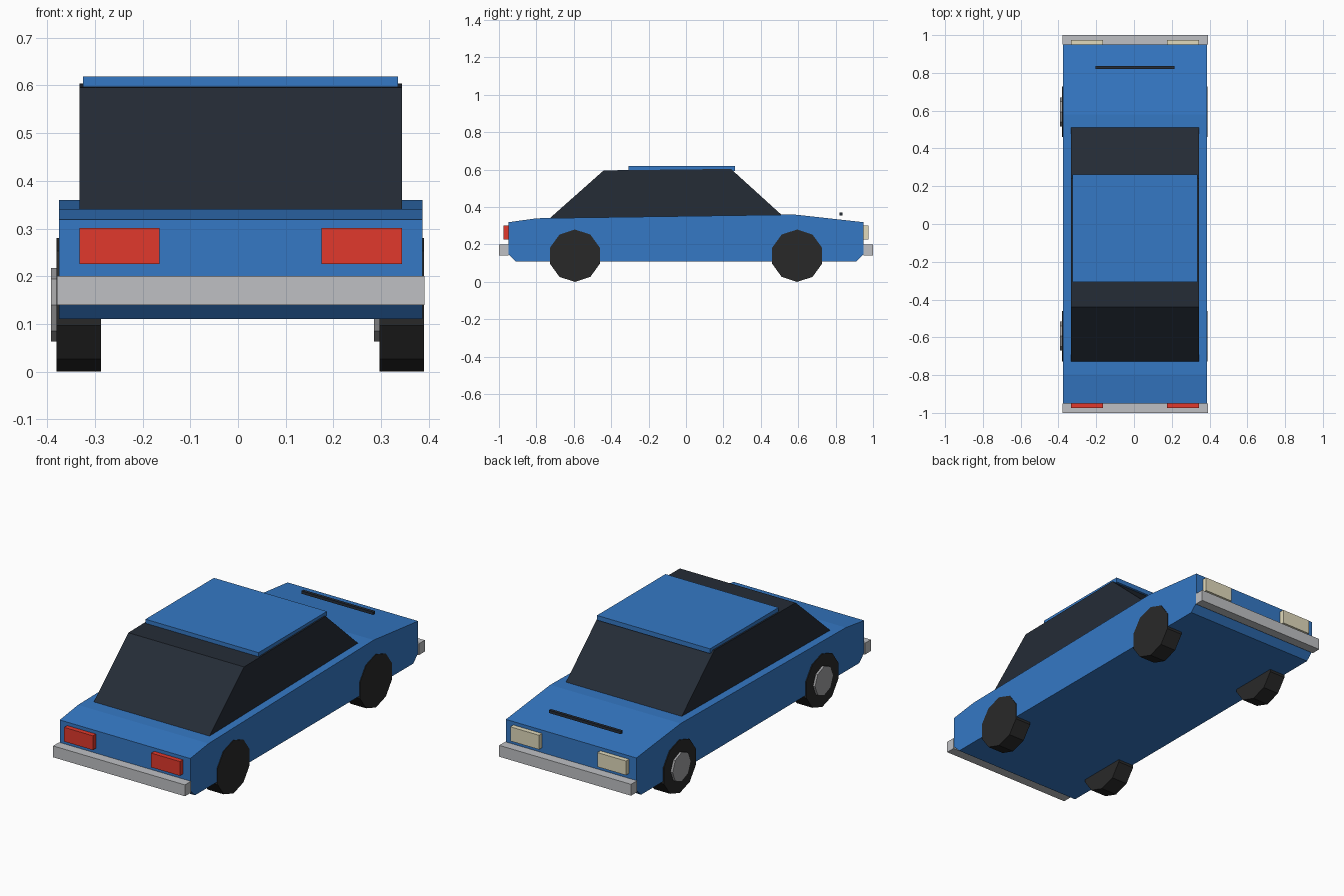
import bpy, bmesh, math

if "Cube" in bpy.data.objects:
    bpy.data.objects.remove(bpy.data.objects["Cube"])

CX = 0.0055  # centre line of the bodywork


def material(name, rgb):
    m = bpy.data.materials.new(name)
    m.diffuse_color = (*rgb, 1)
    m.use_nodes = True
    m.node_tree.nodes["Principled BSDF"].inputs["Base Color"].default_value = m.diffuse_color
    return m


BLUE = material("blue_paint", (0.035, 0.19, 0.56))
GLASS = material("dark_glass", (0.018, 0.025, 0.037))
RUBBER = material("rubber", (0.022, 0.022, 0.022))
CHROME = material("chrome", (0.52, 0.53, 0.55))
HUB = material("hub_metal", (0.35, 0.35, 0.36))
RED = material("red_lens", (0.75, 0.04, 0.025))
CREAM = material("cream_lens", (0.75, 0.70, 0.50))


def extrude_x(name, profile, x0, x1, mat):
    """Extrude a (y, z) outline along x."""
    bm = bmesh.new()
    face = bm.faces.new([bm.verts.new((x0, y, z)) for y, z in profile])
    new = bmesh.ops.extrude_face_region(bm, geom=[face])["geom"]
    verts = [v for v in new if isinstance(v, bmesh.types.BMVert)]
    bmesh.ops.translate(bm, verts=verts, vec=(x1 - x0, 0, 0))
    bmesh.ops.recalc_face_normals(bm, faces=bm.faces)
    me = bpy.data.meshes.new(name)
    bm.to_mesh(me)
    bm.free()
    me.materials.append(mat)
    ob = bpy.data.objects.new(name, me)
    bpy.context.collection.objects.link(ob)
    return ob


def box(name, x0, x1, y0, y1, z0, z1, mat):
    return extrude_x(name, [(y0, z0), (y1, z0), (y1, z1), (y0, z1)], x0, x1, mat)


def disc(name, x0, x1, y, z, r, n, mat):
    """Low-poly disc with a vertex at the top."""
    steps = [math.pi / 2 + i * math.tau / n for i in range(n)]
    pts = [(y + r * math.cos(a), z + r * math.sin(a)) for a in steps]
    return extrude_x(name, pts, x0, x1, mat)


# Lower body
extrude_x("body", [(-0.91, 0.11), (0.91, 0.11), (0.95, 0.15), (0.95, 0.319),
                   (0.58, 0.36), (-0.797, 0.34), (-0.95, 0.319), (-0.95, 0.15)],
          CX - 0.381, CX + 0.381, BLUE)

# Glass cabin and roof panel
extrude_x("cabin", [(-0.74, 0.33), (0.52, 0.35), (0.24, 0.604), (-0.44, 0.596)],
          CX - 0.338, CX + 0.338, GLASS)
box("roof", CX - 0.33, CX + 0.33, -0.308, 0.263, 0.594, 0.619, BLUE)

# Bonnet strip
box("bonnet_strip", CX - 0.21, CX + 0.21, 0.82, 0.836, 0.355, 0.37, GLASS)

# Bumpers and lights at both ends
for end, s, lens in (("front", -1, RED), ("back", 1, CREAM)):
    y0, y1 = sorted((s * 0.95, s * 1.0))
    box(end + "_bumper", CX - 0.385, CX + 0.385, y0, y1, 0.14, 0.2, CHROME)
    y0, y1 = sorted((s * 0.94, s * 0.975))
    for side, x0 in (("left", CX - 0.338), ("right", CX + 0.17)):
        box(f"{end}_{side}_light", x0, x0 + 0.168, y0, y1, 0.226, 0.301, lens)

# Wheels, each with a hub cap on its -x face
for end, y in (("front", -0.594), ("back", 0.594)):
    for side, x in (("left", -0.38), ("right", 0.297)):
        disc(f"{end}_{side}_wheel", x, x + 0.093, y, 0.14, 0.14, 10, RUBBER)
        disc(f"{end}_{side}_hub", x - 0.0115, x + 0.005, y, 0.14, 0.077, 8, HUB)
